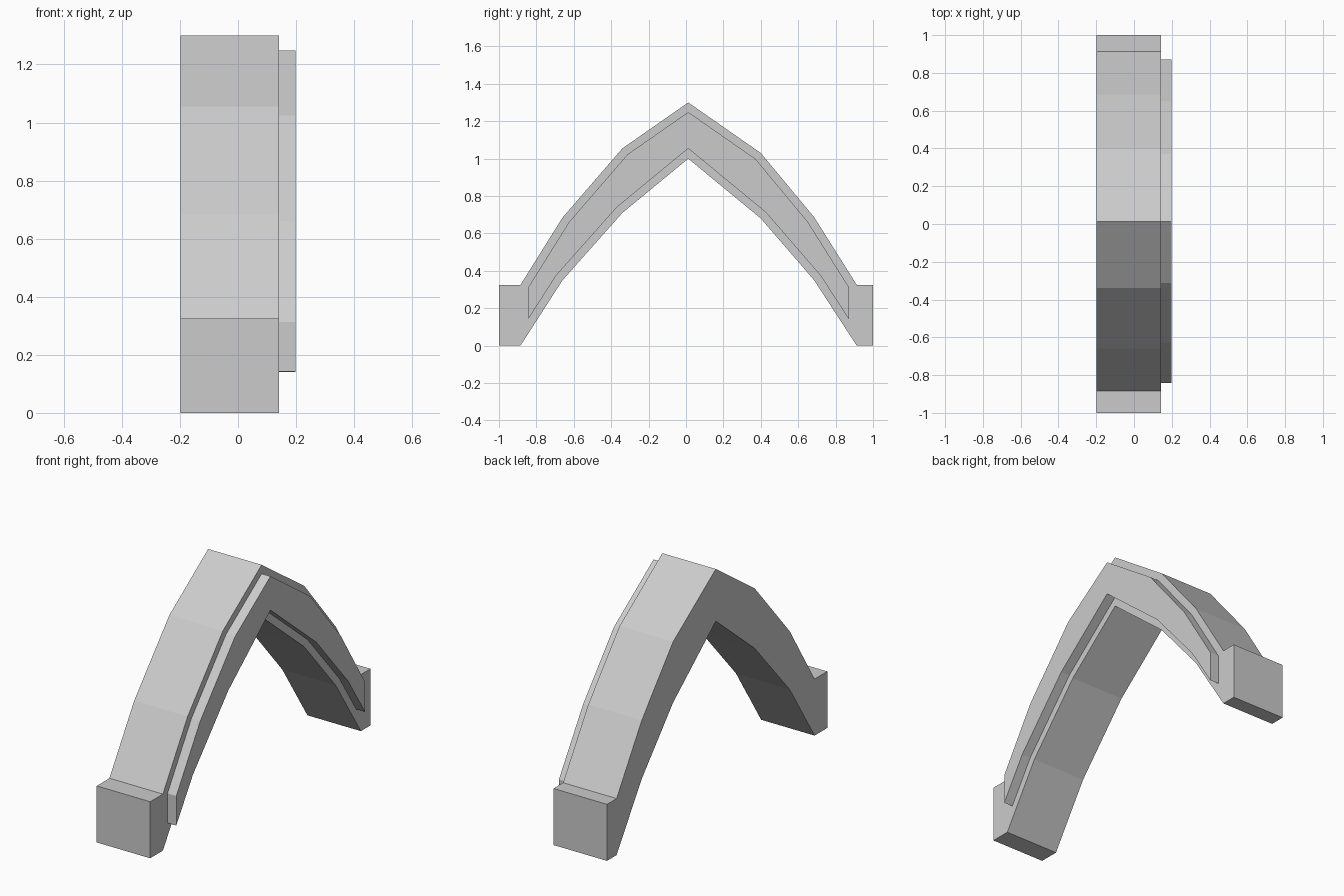
import bpy, bmesh

if "Cube" in bpy.data.objects:
    bpy.data.objects.remove(bpy.data.objects["Cube"])

X_LEFT, X_RIGHT, X_PANEL = -0.198, 0.142, 0.198

# Cross-stations along the arch: (y, underside z, top z)
stations = [
    (-1.0, 0.0, 0.325), (-0.885, 0.0, 0.325), (-0.66, 0.35, 0.685),
    (-0.34, 0.71, 1.055), (0.012, 1.0, 1.3), (0.40, 0.68, 1.03),
    (0.685, 0.35, 0.687), (0.913, 0.0, 0.325), (1.0, 0.0, 0.325),
]

bm = bmesh.new()

# Loft the arch, with a foot block at each end
rings = [[bm.verts.new((x, y, z)) for x, z in
          ((X_LEFT, lo), (X_RIGHT, lo), (X_RIGHT, hi), (X_LEFT, hi))]
         for y, lo, hi in stations]
side_faces = []
for a, b in zip(rings, rings[1:]):
    for i in range(4):
        j = (i + 1) % 4
        face = bm.faces.new((a[i], a[j], b[j], b[i]))
        if i == 1:
            side_faces.append(face)
bm.faces.new(rings[0])
bm.faces.new(rings[-1])
bmesh.ops.recalc_face_normals(bm, faces=bm.faces[:])

# Raised band on the right side: inset the span, then push it straight out
band = side_faces[1:-1]
bmesh.ops.inset_region(bm, faces=band, thickness=0.042,
                       use_boundary=True, use_even_offset=True)
bmesh.ops.inset_region(bm, faces=band, thickness=0.0,
                       depth=X_PANEL - X_RIGHT, use_boundary=True,
                       use_even_offset=True)

mesh = bpy.data.meshes.new("arch_with_raised_band")
bm.to_mesh(mesh)
bm.free()
arch = bpy.data.objects.new("arch_with_raised_band", mesh)
bpy.context.collection.objects.link(arch)
